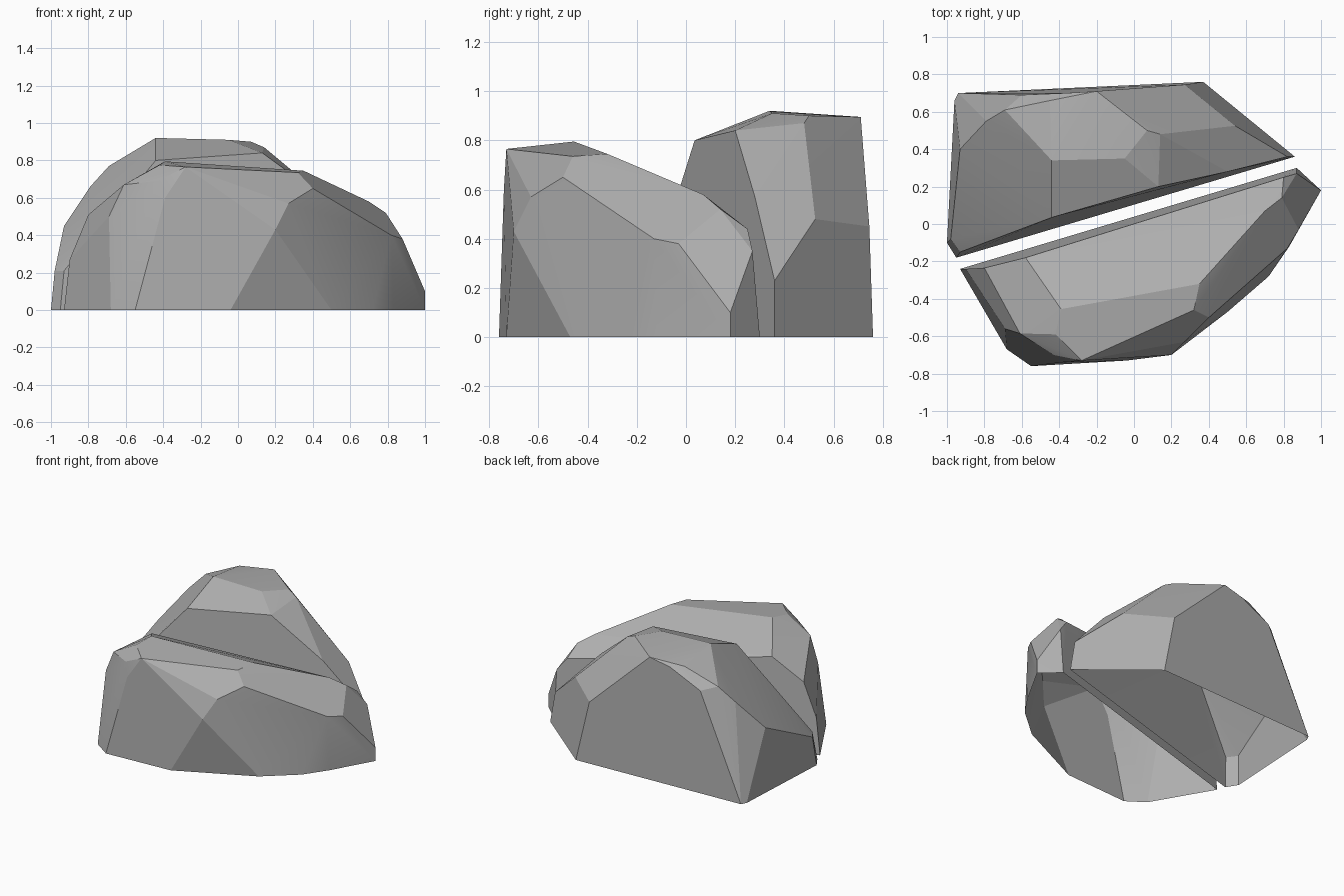
import bpy
import bmesh
import math
from mathutils import Vector

default_cube = bpy.data.objects.get("Cube")
if default_cube:
    bpy.data.objects.remove(default_cube, do_unlink=True)


def make_material(name, colour):
    material = bpy.data.materials.new(name)
    material.use_nodes = True
    material.diffuse_color = colour
    shader = material.node_tree.nodes["Principled BSDF"]
    shader.inputs["Base Color"].default_value = colour
    shader.inputs["Roughness"].default_value = 0.9
    return material


stone = make_material("grey stone", (0.43, 0.43, 0.43, 1))


def chiselled_rock(name, footprint, *corner_groups):
    """Wrap a convex faceted shell around a ground outline and its upper corners."""
    bm = bmesh.new()
    for x, y in footprint:
        bm.verts.new((x, y, 0))
    for group in corner_groups:
        for corner in group:
            bm.verts.new(Vector(corner))
    hull = bmesh.ops.convex_hull(bm, input=bm.verts[:])
    leftovers = {item for item in hull["geom_interior"] + hull["geom_unused"]
                 if isinstance(item, bmesh.types.BMVert)}
    bmesh.ops.delete(bm, geom=list(leftovers), context="VERTS")
    bmesh.ops.recalc_face_normals(bm, faces=bm.faces[:])

    # Leave the underside open
    underside = [face for face in bm.faces if face.normal.z < -0.99]
    bmesh.ops.delete(bm, geom=underside, context="FACES")

    # Join nearly coplanar triangles into broad chiselled facets
    bmesh.ops.dissolve_limit(bm, angle_limit=math.radians(4),
                             verts=bm.verts[:], edges=bm.edges[:])

    mesh = bpy.data.meshes.new(name)
    bm.to_mesh(mesh)
    bm.free()
    mesh.materials.append(stone)
    rock = bpy.data.objects.new(name, mesh)
    bpy.context.scene.collection.objects.link(rock)

    # Blend shallow facet borders, keep the strong ones crisp
    bpy.ops.object.select_all(action="DESELECT")
    rock.select_set(True)
    bpy.context.view_layer.objects.active = rock
    bpy.ops.object.shade_smooth_by_angle(angle=math.radians(15))
    return rock


# Lower front half: ground outline, cut edge, outer shoulder, crown
chiselled_rock(
    "front_rock_half",
    [(-.93, -.24), (-.68, -.67), (-.55, -.76), (-.04, -.73), (.5, -.47),
     (.72, -.28), (.83, -.12), (1, .18), (.87, .3)],
    [(-.9, -.24, .27), (-.8, -.235, .51), (-.58, -.18, .66),
     (.8, .25, .44), (.87, .27, .35)],
    [(1, .18, .1), (.88, -.03, .38), (.82, -.13, .4), (.2, -.7, .43),
     (-.39, -.74, .6), (-.69, -.56, .5), (-.43, -.7, .69)],
    [(.79, .14, .52), (.7, .07, .58), (.4, -.5, .65), (.27, -.63, .57),
     (.32, -.46, .735), (.35, -.32, .745), (-.28, -.73, .765),
     (-.39, -.455, .795), (-.42, -.59, .775), (-.61, -.585, .67)],
)

# Taller back half: ground outline, cut edge, outer shoulder, crown
chiselled_rock(
    "back_rock_half",
    [(-1, -.1), (-.95, -.18), (.86, .36), (.37, .76), (-.94, .7), (-.96, .66)],
    [(-.98, -.08, .21), (-.93, -.15, .21), (-.44, .035, .8), (.13, .2, .84),
     (.5, .28, .57), (.82, .36, .23)],
    [(.54, .525, .48), (.27, .745, .45), (-.67, .69, .55), (-.93, .4, .45),
     (-.79, .55, .66)],
    [(-.44, .34, .92), (-.05, .35, .91), (.07, .5, .9), (.14, .48, .87),
     (-.2, .71, .895), (-.36, .7, .86), (-.45, .66, .875),
     (-.6, .69, .745), (-.69, .61, .77)],
)
